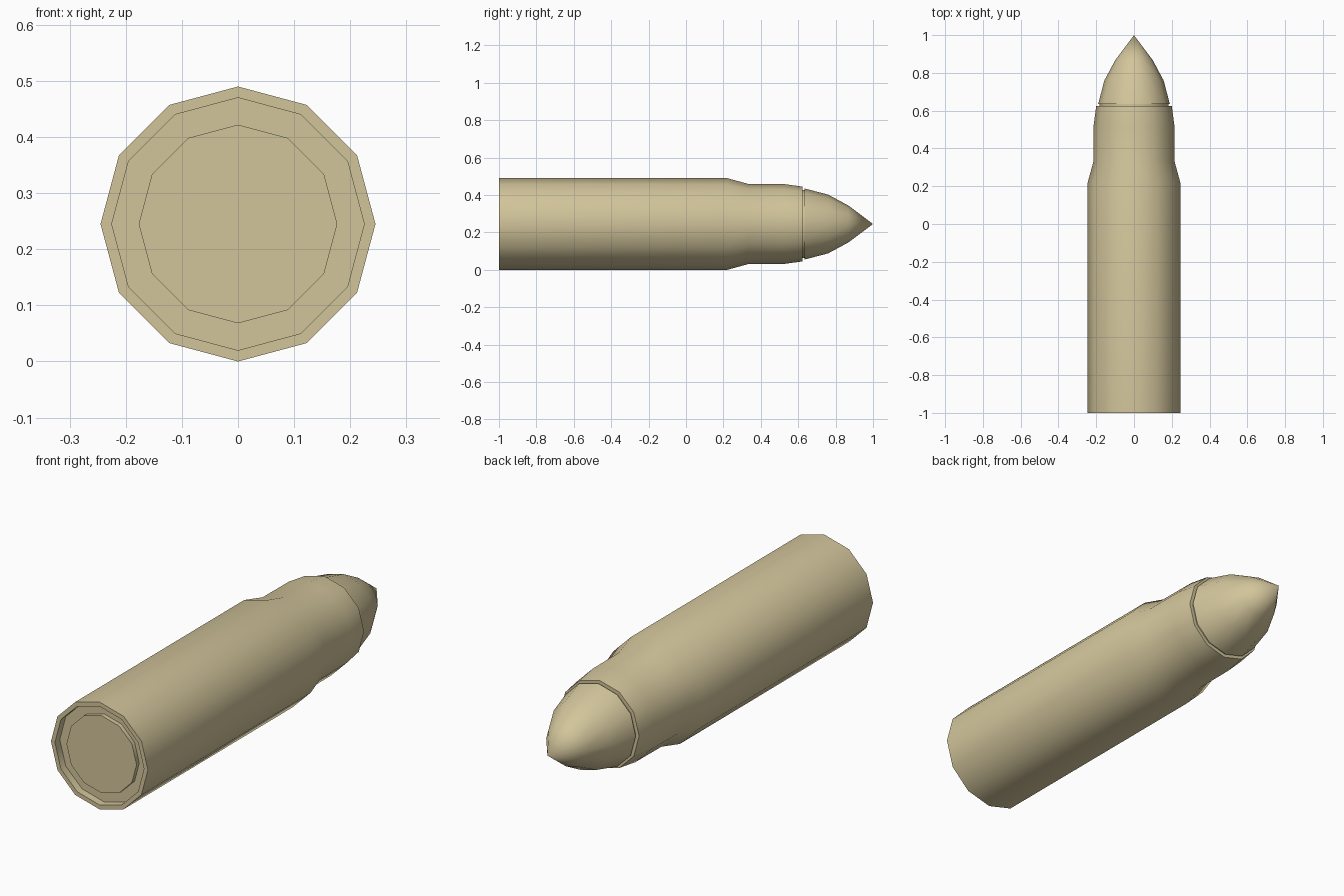
import bpy, bmesh, math

if "Cube" in bpy.data.objects:
    bpy.data.objects.remove(bpy.data.objects["Cube"])

SIDES = 12
AXIS_Z = 0.245  # height of the long axis above the ground

tan = bpy.data.materials.new("pale_brass")
tan.diffuse_color = (0.65, 0.56, 0.33, 1)
tan.use_nodes = True
tan.node_tree.nodes["Principled BSDF"].inputs["Base Color"].default_value = tan.diffuse_color


def lathe(name, profile):
    """Revolve (y, radius) points around the long y axis; radius 0 makes a pole."""
    bm = bmesh.new()
    rings = []
    for y, r in profile:
        if r == 0:
            rings.append([bm.verts.new((0, y, AXIS_Z))] * SIDES)
        else:
            angles = [math.tau * i / SIDES for i in range(SIDES)]
            rings.append([bm.verts.new((r * math.cos(a), y, AXIS_Z + r * math.sin(a)))
                          for a in angles])
    for a, b in zip(rings, rings[1:]):
        for i in range(SIDES):
            j = (i + 1) % SIDES
            corners = list(dict.fromkeys((a[i], a[j], b[j], b[i])))
            bm.faces.new(corners)
    bmesh.ops.recalc_face_normals(bm, faces=bm.faces)
    mesh = bpy.data.meshes.new(name)
    bm.to_mesh(mesh)
    bm.free()
    mesh.materials.append(tan)
    obj = bpy.data.objects.new(name, mesh)
    bpy.context.collection.objects.link(obj)
    bpy.ops.object.select_all(action='DESELECT')
    obj.select_set(True)
    bpy.context.view_layer.objects.active = obj
    bpy.ops.object.shade_smooth_by_angle(angle=math.radians(40))
    return obj


# Casing: raised base disc, ring groove, rim, body, shoulder, neck and lip;
# the nose plug continues from the lip as one closed surface
lathe("shell", [
    (-0.985, 0), (-0.985, 0.177), (-0.965, 0.177), (-0.965, 0.225),
    (-1.0, 0.225), (-1.0, 0.245), (0.22, 0.245), (0.33, 0.215),
    (0.52, 0.214), (0.624, 0.2), (0.624, 0.183),
    (0.634, 0.183), (0.634, 0.19), (0.76, 0.157), (0.866, 0.1), (1.0, 0),
])
